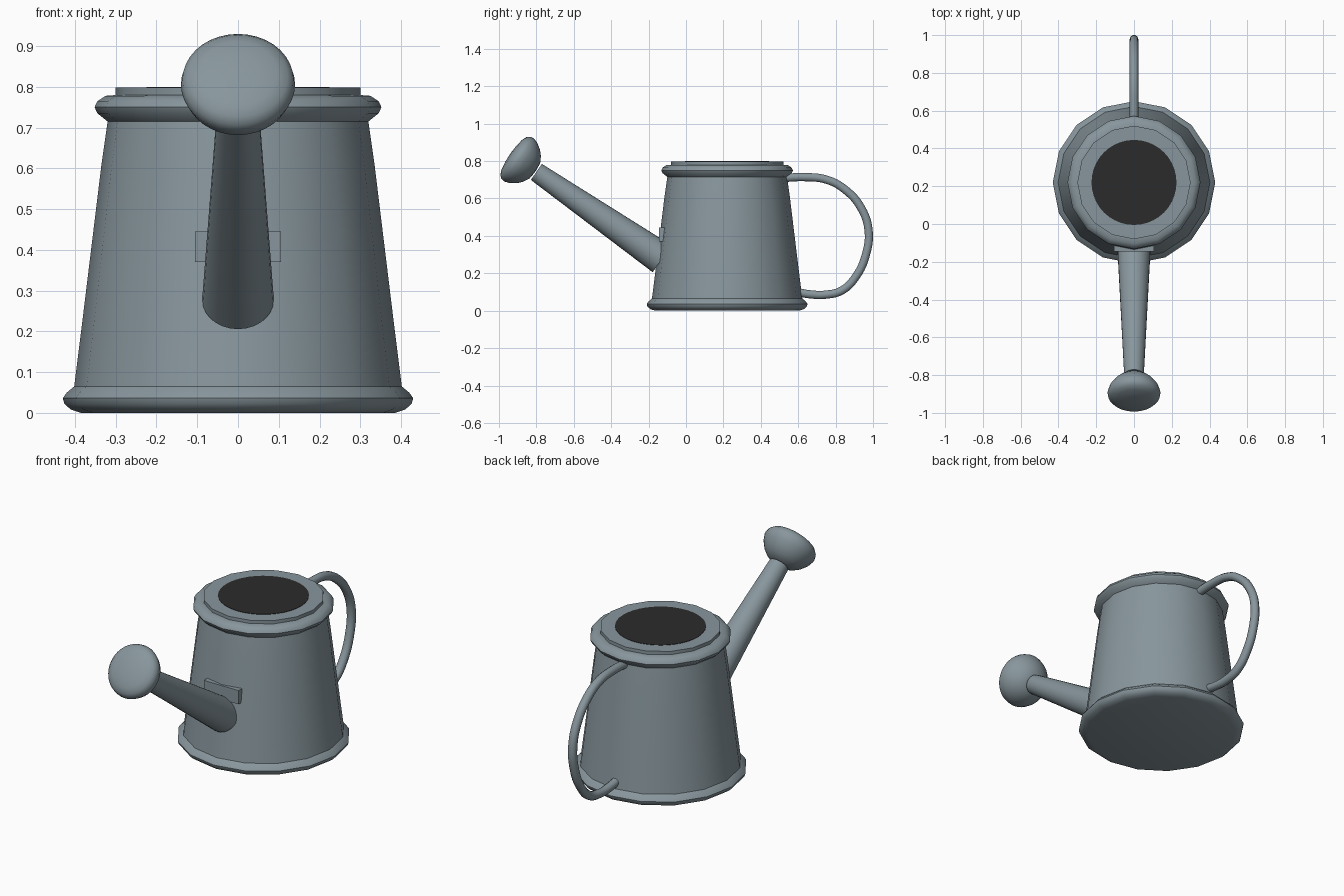
import bpy, bmesh, math
from mathutils import Vector

if "Cube" in bpy.data.objects:
    bpy.data.objects.remove(bpy.data.objects["Cube"])


def material(name, rgb):
    m = bpy.data.materials.new(name)
    m.diffuse_color = (*rgb, 1)
    m.use_nodes = True
    m.node_tree.nodes["Principled BSDF"].inputs["Base Color"].default_value = m.diffuse_color
    return m


STEEL = material("blue grey metal", (0.245, 0.305, 0.335))
DARK = material("dark opening", (0.024, 0.024, 0.024))


def finish(ob, mat, angle=40):
    ob.data.materials.clear()
    ob.data.materials.append(mat)
    bpy.ops.object.select_all(action='DESELECT')
    ob.select_set(True)
    bpy.context.view_layer.objects.active = ob
    bpy.ops.object.shade_smooth_by_angle(angle=math.radians(angle))


def lathe(name, profile, sides, mat, origin, axis=(0, 0, 1), angle=40):
    """Revolve (radius, height) points around an axis, closing both ends."""
    bm = bmesh.new()
    rings = []
    for r, h in profile:
        rings.append([bm.verts.new((r * math.cos(math.tau * i / sides),
                                    r * math.sin(math.tau * i / sides), h))
                      for i in range(sides)])
    for a, b in zip(rings, rings[1:]):
        for i in range(sides):
            j = (i + 1) % sides
            bm.faces.new((a[i], a[j], b[j], b[i]))
    bm.faces.new(rings[0][::-1])
    bm.faces.new(rings[-1])
    me = bpy.data.meshes.new(name)
    bm.to_mesh(me)
    bm.free()
    ob = bpy.data.objects.new(name, me)
    bpy.context.collection.objects.link(ob)
    ob.location = origin
    ob.rotation_mode = 'QUATERNION'
    ob.rotation_quaternion = Vector((0, 0, 1)).rotation_difference(Vector(axis))
    finish(ob, mat, angle)
    return ob


CY = 0.22  # centre of the can along y

# Tapered can with a rolled foot and a rolled collar
lathe("can_body", [(0.385, 0), (0.41, 0.008), (0.426, 0.022), (0.43, 0.036),
                   (0.42, 0.05), (0.402, 0.065), (0.385, 0.20), (0.335, 0.61),
                   (0.32, 0.715), (0.345, 0.735), (0.352, 0.75),
                   (0.345, 0.765), (0.325, 0.778), (0.30, 0.78),
                   (0.30, 0.798), (0.225, 0.798)], 16, STEEL, (0, CY, 0))
lathe("can_opening", [(0.225, 0), (0.225, 0.004)], 40, DARK, (0, CY, 0.796))

# Spout, tapering up and forwards
base, tip = Vector((0, -0.128, 0.278)), Vector((0, -0.80, 0.742))
d = (tip - base).normalized()
lathe("spout", [(0.088, 0), (0.052, (tip - base).length)], 28, STEEL, base, d)

# Mushroom-shaped sprinkler head
lathe("sprinkler_head", [(0.01, 0.018), (0.05, 0.022), (0.083, 0.04),
                         (0.108, 0.063), (0.13, 0.095), (0.14, 0.125),
                         (0.136, 0.146), (0.122, 0.162), (0.095, 0.173),
                         (0.05, 0.18), (0.01, 0.182)],
      36, STEEL, (0, -0.79, 0.735), d, 60)

# Small flat bracket on the front, behind the spout
bpy.ops.mesh.primitive_cube_add(size=1, location=(0, -0.125, 0.408))
bracket = bpy.context.object
bracket.name = "front_bracket"
bracket.scale = (0.21, 0.04, 0.075)
finish(bracket, STEEL, 30)

# Curved tube handle at the back
path = [(0.50, 0.708), (0.63, 0.714), (0.75, 0.701), (0.85, 0.648),
        (0.936, 0.55), (0.976, 0.43), (0.962, 0.30), (0.91, 0.185),
        (0.835, 0.109), (0.75, 0.086), (0.66, 0.088), (0.57, 0.105)]
cu = bpy.data.curves.new("handle", 'CURVE')
cu.dimensions = '3D'
cu.bevel_depth = 0.023
cu.bevel_resolution = 3
cu.resolution_u = 6
cu.use_fill_caps = True
sp = cu.splines.new('BEZIER')
sp.bezier_points.add(len(path) - 1)
for p, (y, z) in zip(sp.bezier_points, path):
    p.co = (0, y, z)
    p.handle_left_type = p.handle_right_type = 'AUTO'
handle = bpy.data.objects.new("handle", cu)
bpy.context.collection.objects.link(handle)
bpy.ops.object.select_all(action='DESELECT')
handle.select_set(True)
bpy.context.view_layer.objects.active = handle
bpy.ops.object.convert(target='MESH')
finish(bpy.context.object, STEEL, 50)
